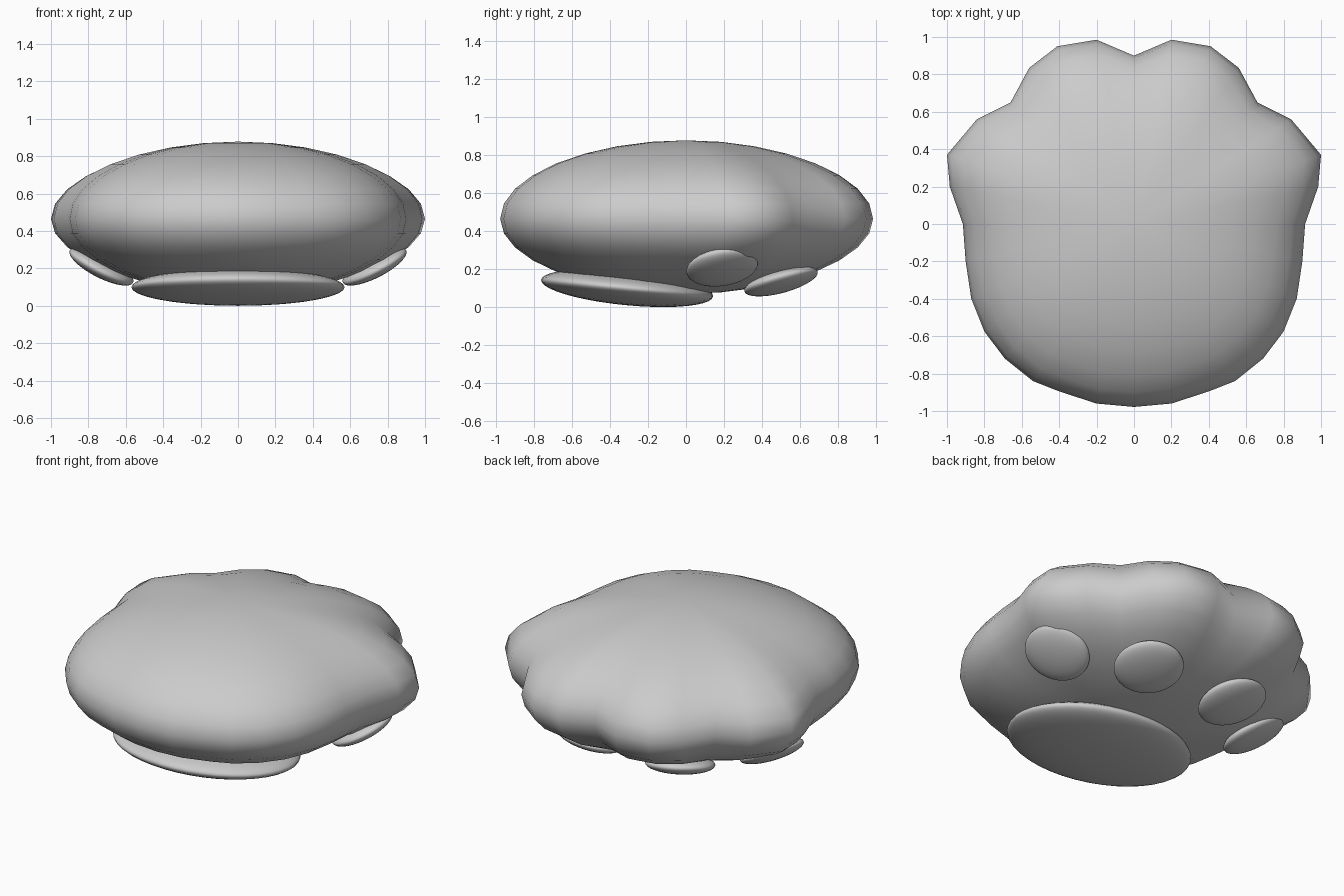
import bpy, bmesh
from math import radians, sin, cos, pi
from mathutils import Vector

if "Cube" in bpy.data.objects:
    bpy.data.objects.remove(bpy.data.objects["Cube"])

# Right half of the paw outline seen from above, toes to heel
HALF = [(0, .90), (.2, .985), (.41, .95), (.56, .835), (.66, .65), (.84, .56),
        (1.0, .37), (.985, .2), (.915, 0), (.9, -.2), (.87, -.4), (.8, -.575),
        (.69, -.72), (.54, -.84), (.4, -.895), (.2, -.96), (0, -.978)]


def smooth_loop(pts, times):
    for _ in range(times):
        n = len(pts)
        pts = [pts[i] * .5 + (pts[i - 1] + pts[(i + 1) % n]) * .25 for i in range(n)]
    return pts


def finish(bm, name):
    bmesh.ops.recalc_face_normals(bm, faces=bm.faces)
    for f in bm.faces:
        f.smooth = True
    me = bpy.data.meshes.new(name)
    bm.to_mesh(me)
    bm.free()
    ob = bpy.data.objects.new(name, me)
    bpy.context.collection.objects.link(ob)
    return ob


# Paw body: the outline swept up and down over an elliptical profile
outline = [Vector(p) for p in HALF] + [Vector((-x, y)) for x, y in HALF[-2:0:-1]]
soft = smooth_loop(outline, 4)
MID, UP, DOWN, LEVELS = .465, .413, .395, 16
bm = bmesh.new()
rings = []
for k in range(1, LEVELS):
    a = -pi / 2 + pi * k / LEVELS
    s, h = cos(a), sin(a)
    z = MID + h * (UP if h > 0 else DOWN)
    rings.append([bm.verts.new((*(soft[i].lerp(outline[i], s ** 1.5) * s), z))
                  for i in range(len(outline))])
n = len(outline)
for lo, hi in zip(rings, rings[1:]):
    for i in range(n):
        j = (i + 1) % n
        bm.faces.new((lo[i], lo[j], hi[j], hi[i]))
for ring, z in ((rings[0], MID - DOWN), (rings[-1], MID + UP)):
    tip = bm.verts.new((0, 0, z))
    for i in range(n):
        bm.faces.new((ring[i], ring[(i + 1) % n], tip))
finish(bm, "paw_body")


# Pads: flattened, tilted ellipsoids under the paw
def pad(name, loc, radii, tilt_x, tilt_y):
    bm = bmesh.new()
    bmesh.ops.create_uvsphere(bm, u_segments=40, v_segments=20, radius=1)
    ob = finish(bm, name)
    ob.location = loc
    ob.scale = radii
    ob.rotation_euler = (radians(tilt_x), radians(tilt_y), 0)


pad("heel_pad", (0, -.31, .1), (.57, .455, .09), -5.5, 0)
for side, sx in (("right", 1), ("left", -1)):
    pad("inner_toe_pad_" + side, (.31 * sx, .5, .135), (.2, .2, .055), 15, -8 * sx)
    pad("outer_toe_pad_" + side, (.73 * sx, .19, .21), (.19, .19, .055), 8, -27 * sx)
